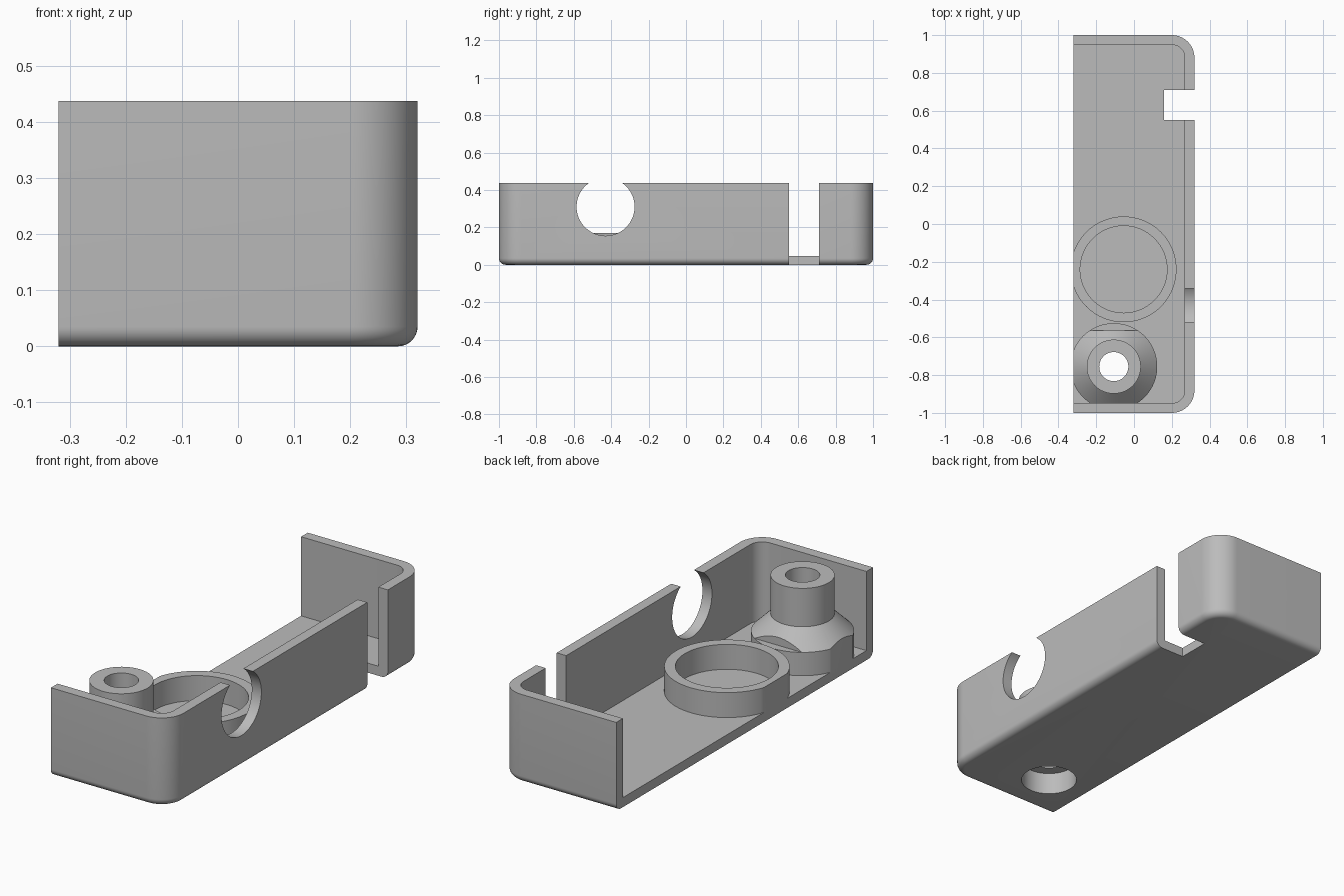
import bpy
import bmesh
import math
from mathutils import Matrix, Vector

cube = bpy.data.objects.get("Cube")
if cube:
    bpy.data.objects.remove(cube, do_unlink=True)

LEFT, RIGHT, HALF_LEN, TOP = -0.32, 0.32, 1.0, 0.437
WALL, FLOOR = 0.052, 0.047
BOSS = (-0.107, -0.755)
RING = (-0.055, -0.24)

grey = bpy.data.materials.new("plain grey")
grey.use_nodes = True
colour = (0.5, 0.5, 0.5, 1)
grey.diffuse_color = colour
grey.node_tree.nodes["Principled BSDF"].inputs["Base Color"].default_value = colour


def make_object(name, bm):
    bmesh.ops.recalc_face_normals(bm, faces=bm.faces)
    mesh = bpy.data.meshes.new(name)
    bm.to_mesh(mesh)
    bm.free()
    mesh.materials.append(grey)
    obj = bpy.data.objects.new(name, mesh)
    bpy.context.collection.objects.link(obj)
    return obj


def box(name, low, high, corner=0, bottom=0):
    """Box with optional rounded +x corners and rounded bottom rim (open -x side stays square)."""
    low, high = Vector(low), Vector(high)
    bm = bmesh.new()
    bmesh.ops.create_cube(bm, size=1)
    bmesh.ops.scale(bm, vec=high - low, verts=bm.verts)
    bmesh.ops.translate(bm, vec=(low + high) / 2, verts=bm.verts)

    def on_left(edge):
        return all(abs(v.co.x - low.x) < 1e-4 for v in edge.verts)

    if corner:
        edges = [e for e in bm.edges if not on_left(e)
                 and abs(e.verts[0].co.z - e.verts[1].co.z) > 0.01]
        bmesh.ops.bevel(bm, geom=edges, offset=corner, segments=16,
                        profile=0.5, affect='EDGES')
    if bottom:
        edges = [e for e in bm.edges if not on_left(e)
                 and all(abs(v.co.z - low.z) < 1e-4 for v in e.verts)]
        bmesh.ops.bevel(bm, geom=edges, offset=bottom, segments=8,
                        profile=0.5, affect='EDGES')
    return make_object(name, bm)


def cylinder(name, radius, centre, depth, along_x=False):
    bm = bmesh.new()
    turn = Matrix.Rotation(math.pi / 2, 4, 'Y') if along_x else Matrix()
    bmesh.ops.create_cone(bm, cap_ends=True, segments=96, radius1=radius, radius2=radius,
                          depth=depth, matrix=Matrix.Translation(centre) @ turn)
    return make_object(name, bm)


def lathe(name, profile, centre):
    """Closed (radius, z) profile turned about a vertical axis."""
    steps = 96
    bm = bmesh.new()
    rings = []
    for i in range(steps):
        a = 2 * math.pi * i / steps
        rings.append([bm.verts.new((centre[0] + r * math.cos(a), centre[1] + r * math.sin(a), z))
                      for r, z in profile])
    n = len(profile)
    for i in range(steps):
        a, b = rings[i], rings[(i + 1) % steps]
        for j in range(n):
            k = (j + 1) % n
            bm.faces.new((a[j], b[j], b[k], a[k]))
    return make_object(name, bm)


def cut(obj, cutter):
    mod = obj.modifiers.new("cut", 'BOOLEAN')
    mod.operation, mod.solver, mod.object = 'DIFFERENCE', 'EXACT', cutter
    bpy.context.view_layer.objects.active = obj
    bpy.ops.object.modifier_apply(modifier=mod.name)
    bpy.data.objects.remove(cutter, do_unlink=True)


# Tray shell with rounded corners, open on one long side and on top
shell = box("tray_shell", (LEFT, -HALF_LEN, 0), (RIGHT, HALF_LEN, TOP), 0.12, 0.035)
inner = HALF_LEN - WALL
cut(shell, box("cavity", (LEFT - 0.1, -inner, FLOOR), (RIGHT - WALL, inner, TOP + 0.1), 0.065))

# Cable slot, round side port and screw recess
cut(shell, box("slot_cutter", (0.16, 0.55, -0.1), (0.5, 0.71, 0.6)))
cut(shell, cylinder("port_cutter", 0.155, (RIGHT, -0.43, 0.31), 0.2, along_x=True))
cut(shell, cylinder("recess_cutter", 0.13, (*BOSS, 0), 0.3))

# Screw boss: wide base, sloped shoulder, narrow post, stepped bore
boss = lathe("screw_boss", [(0.13, 0.01), (0.23, 0.01), (0.23, 0.162), (0.143, 0.248),
                            (0.143, TOP), (0.077, TOP), (0.077, 0.11), (0.13, 0.11)], BOSS)
cut(boss, box("shoulder_cutter", (-0.5, -0.565, 0.162), (0.3, -0.4, 0.5)))

# Round holder ring
ring = lathe("holder_ring", [(0.23, 0.02), (0.28, 0.02), (0.28, 0.17), (0.23, 0.17)], RING)

# Trim the round parts flush with the open side
for part in (boss, ring):
    cut(part, box("trim_cutter", (LEFT - 0.3, -1.2, -0.2), (LEFT, 0.5, 0.8)))

# Smooth curved walls, sharp edges
for part in (shell, boss, ring):
    bpy.ops.object.select_all(action='DESELECT')
    part.select_set(True)
    bpy.context.view_layer.objects.active = part
    bpy.ops.object.shade_smooth_by_angle(angle=math.radians(30))
